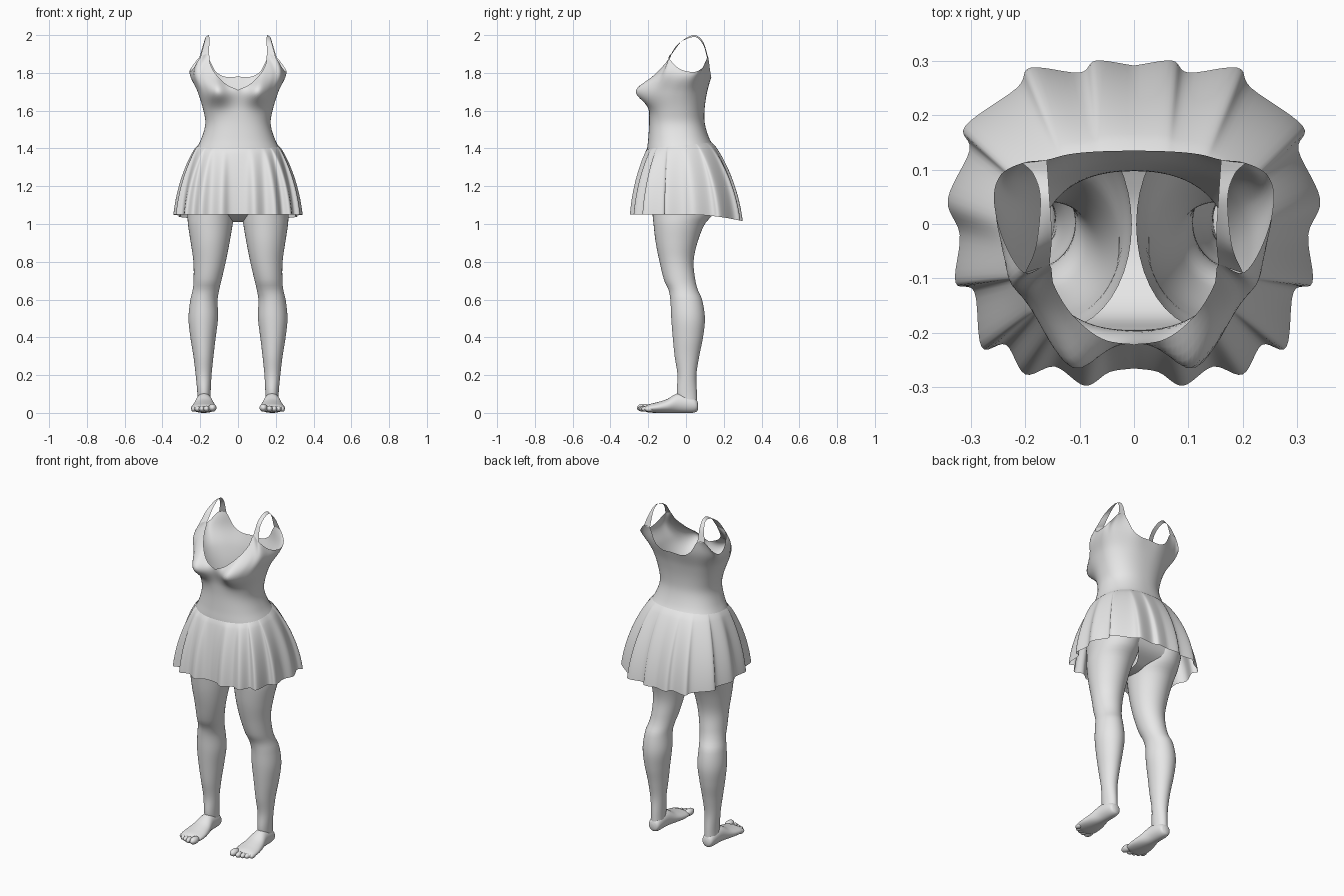
import bpy, bmesh, math
from mathutils import Vector

cube = bpy.data.objects.get("Cube")
if cube:
    bpy.data.objects.remove(cube)

clay = bpy.data.materials.new("light_grey")
clay.use_nodes = True
GREY = (0.8, 0.8, 0.8, 1)
clay.diffuse_color = GREY
clay.node_tree.nodes["Principled BSDF"].inputs["Base Color"].default_value = GREY


def smooth_lookup(table, key):
    """Smoothly interpolate table rows, whose first column is the ascending key."""
    last = len(table) - 1
    key = min(max(key, table[0][0]), table[last][0])
    i = 0
    while i < last - 1 and key > table[i + 1][0]:
        i += 1
    a, b = table[i], table[i + 1]
    before, after = table[max(i - 1, 0)], table[min(i + 2, last)]
    span = b[0] - a[0]
    t = (key - a[0]) / span
    result = []
    for c in range(1, len(a)):
        slope_a = (b[c] - before[c]) / (b[0] - before[0]) * span
        slope_b = (after[c] - a[c]) / (after[0] - a[0]) * span
        result.append((2*t**3 - 3*t**2 + 1) * a[c] + (t**3 - 2*t**2 + t) * slope_a
                      + (3*t**2 - 2*t**3) * b[c] + (t**3 - t**2) * slope_b)
    return result


def indexed(points):
    return [(i, *p) for i, p in enumerate(points)]


def span_steps(low, high, count):
    return [low + (high - low) * i / count for i in range(count + 1)]


def finish(name, bm, mirror=False, angle=50):
    mesh = bpy.data.meshes.new(name)
    bmesh.ops.recalc_face_normals(bm, faces=bm.faces)
    bm.to_mesh(mesh)
    bm.free()
    mesh.materials.append(clay)
    obj = bpy.data.objects.new(name, mesh)
    bpy.context.collection.objects.link(obj)
    if mirror:
        obj.modifiers.new("Mirror", "MIRROR").use_clip = False
    bpy.ops.object.select_all(action="DESELECT")
    obj.select_set(True)
    bpy.context.view_layer.objects.active = obj
    bpy.ops.object.shade_smooth_by_angle(angle=math.radians(angle))
    return obj


def loft(name, rings, closed=True, caps=False, mirror=False, angle=50):
    """Skin a series of equal point rows."""
    bm = bmesh.new()
    rows = [[bm.verts.new(p) for p in ring] for ring in rings]
    count = len(rows[0])
    for low, high in zip(rows, rows[1:]):
        for i in range(count if closed else count - 1):
            j = (i + 1) % count
            bm.faces.new((low[i], low[j], high[j], high[i]))
    if caps:
        bm.faces.new(rows[0])
        bm.faces.new(rows[-1])
    return finish(name, bm, mirror, angle)


def signed_power(value, power):
    return math.copysign(abs(value) ** power, value)


# Body: height, half width, front, back
BODY = [(1.2, .27, -.195, .2), (1.3, .258, -.203, .195), (1.38, .23, -.207, .165),
        (1.45, .195, -.2, .125), (1.53, .173, -.195, .1), (1.6, .183, -.195, .098),
        (1.7, .213, -.195, .11), (1.8, .248, -.165, .125), (1.9, .21, -.09, .12)]

# Neckline and armhole rim for one side: angle from front, then position
RIM = [(0, 0, -.222, 1.71), (15, .06, -.21, 1.738), (30, .115, -.165, 1.79),
       (42, .148, -.11, 1.85), (50, .155, -.075, 1.9), (62, .2, -.09, 1.88),
       (75, .235, -.04, 1.825), (95, .257, .04, 1.805), (112, .245, .09, 1.83),
       (125, .205, .112, 1.88), (140, .16, .118, 1.88), (152, .12, .128, 1.81),
       (165, .07, .133, 1.78), (180, 0, .135, 1.78)]


def body_point(angle, z):
    width, front, back = smooth_lookup(BODY, z)
    x = width * signed_power(math.sin(angle), .88)
    y = (front + back) / 2 - (back - front) / 2 * signed_power(math.cos(angle), .88)
    if math.cos(angle) > 0:
        # Bust swelling
        y -= .095 * math.cos(angle) ** .5 * sum(
            math.exp(-((x - side * .115) / .075) ** 2 - ((z - 1.705) / .07) ** 2)
            for side in (-1, 1))
    return Vector((x, y, z))


def body_column(angle):
    """One vertical line of the torso, drawn towards the rim at its top."""
    side = 1 if angle <= math.pi else -1
    folded = angle if side > 0 else math.tau - angle
    x, y, top = smooth_lookup(RIM, math.degrees(folded))
    pull = Vector((x * side, y, top)) - body_point(angle, top)
    column = []
    for z in span_steps(BODY[0][0], top, 40):
        weight = max(0, (z - 1.62) / (top - 1.62)) ** 2.5
        column.append(body_point(angle, z) + pull * weight)
    return column


columns = [body_column(math.tau * i / 144) for i in range(144)]
loft("torso", list(zip(*columns)))

# Shoulder straps: strip between a neck edge and an arm edge
NECK_EDGE = indexed([(.155, -.075, 1.9), (.151, -.02, 1.97), (.155, .045, 2),
                     (.158, .09, 1.965), (.16, .118, 1.88)])
ARM_EDGE = indexed([(.2, -.09, 1.88), (.18, -.04, 1.955), (.172, .045, 1.99),
                    (.184, .09, 1.95), (.205, .112, 1.88)])
strap_rows = []
for s in span_steps(0, 4, 24):
    inner, outer = (Vector(smooth_lookup(e, s)) for e in (NECK_EDGE, ARM_EDGE))
    strap_rows.append([inner.lerp(outer, k) for k in span_steps(0, 1, 4)])
loft("shoulder_straps", strap_rows, closed=False, mirror=True)

# Pleated skirt: half of the hem outline, front to back, peaks and valleys
HEM = indexed([(0, -.265), (.045, -.272), (.09, -.297), (.145, -.262), (.2, -.276),
               (.235, -.222), (.28, -.226), (.293, -.125), (.328, -.107),
               (.32, -.02), (.342, .045), (.302, .135), (.31, .18),
               (.215, .25), (.19, .287), (.1, .278), (.07, .3), (0, .291)])
hem = [Vector(smooth_lookup(HEM, s)) for s in span_steps(0, len(HEM) - 1, 102)]
hem += [Vector((-p.x, p.y)) for p in hem[-2:0:-1]]
skirt_columns = []
for p in hem:
    angle = math.atan2(p.x, -p.y) % math.tau
    waist = body_point(angle, 1.415 - .018 * math.cos(angle))
    waist.x *= 1.01
    waist.y *= 1.01
    bottom = 1.05 - .035 * max(0, p.y / .3) ** 2
    column = []
    for s in span_steps(0, 1, 24):
        flare = .5 * s ** .6 + .5 * (1 - (1 - s) ** 2)
        column.append((waist.x + (p.x - waist.x) * flare,
                       waist.y + (p.y - waist.y) * flare,
                       waist.z + (bottom - waist.z) * s))
    skirt_columns.append(column)
loft("pleated_skirt", list(zip(*skirt_columns)), angle=60)

# Gusset between the legs: half width, depth, height
GUSSET = indexed([(.15, -.194, 1.22), (.08, -.17, 1.09), (.035, -.09, 1.025),
                  (.028, 0, 1.01), (.035, .07, 1.03), (.1, .15, 1.09), (.19, .18, 1.22)])
gusset_rows = []
for s in span_steps(0, 6, 30):
    half, y, z = smooth_lookup(GUSSET, s)
    gusset_rows.append([(half * k, y, z) for k in span_steps(-1, 1, 8)])
loft("gusset", gusset_rows, closed=False)


def oval(low_u, high_u, low_v, high_v, count=40):
    """Points of an oval inside the given bounds."""
    for i in range(count):
        a = math.tau * i / count
        yield ((low_u + high_u) / 2 + (high_u - low_u) / 2 * math.cos(a),
               (low_v + high_v) / 2 + (high_v - low_v) / 2 * math.sin(a))


# Legs: height, inner side, outer side, front, back
LEG = [(.03, .146, .214, -.03, .06), (.1, .145, .215, -.048, .058),
       (.2, .14, .224, -.045, .055), (.3, .13, .236, -.06, .07),
       (.4, .118, .252, -.07, .09), (.5, .106, .262, -.078, .1),
       (.6, .108, .252, -.083, .085), (.65, .1, .24, -.092, .063),
       (.7, .088, .235, -.115, .05), (.8, .065, .236, -.14, .04),
       (.9, .045, .25, -.16, .06), (1, .028, .265, -.172, .1),
       (1.06, .02, .268, -.178, .15), (1.15, .008, .272, -.187, .185),
       (1.25, .004, .262, -.192, .19)]
leg_rings = [[(x, y, z) for x, y in oval(*smooth_lookup(LEG, z))]
             for z in span_steps(LEG[0][0], LEG[-1][0], 70)]
loft("legs", leg_rings, mirror=True)

# Feet, heel to ball: depth, inner side, outer side, sole, top
FOOT = indexed([(.064, .168, .194, .02, .05), (.056, .15, .21, .007, .07),
                (.03, .142, .218, 0, .09), (-.04, .136, .224, 0, .104),
                (-.1, .122, .238, 0, .073), (-.15, .114, .247, 0, .057),
                (-.195, .116, .246, .002, .046), (-.22, .13, .23, .008, .034)])
foot_rings = []
for s in span_steps(0, 7, 35):
    y, *bounds = smooth_lookup(FOOT, s)
    foot_rings.append([(x, y, z) for x, z in oval(*bounds)])
loft("feet", foot_rings, caps=True, mirror=True)

# Toes, big to little: sideways position, depth, radius
bm = bmesh.new()
for x, y, radius in [(.135, -.225, .021), (.167, -.227, .016), (.192, -.22, .015),
                     (.214, -.21, .015), (.234, -.195, .014)]:
    toe = bmesh.ops.create_uvsphere(bm, u_segments=16, v_segments=10, radius=radius)
    bmesh.ops.scale(bm, vec=(1, 1.7, 1), verts=toe["verts"])
    bmesh.ops.translate(bm, vec=(x, y, radius + .006), verts=toe["verts"])
finish("toes", bm, mirror=True)
